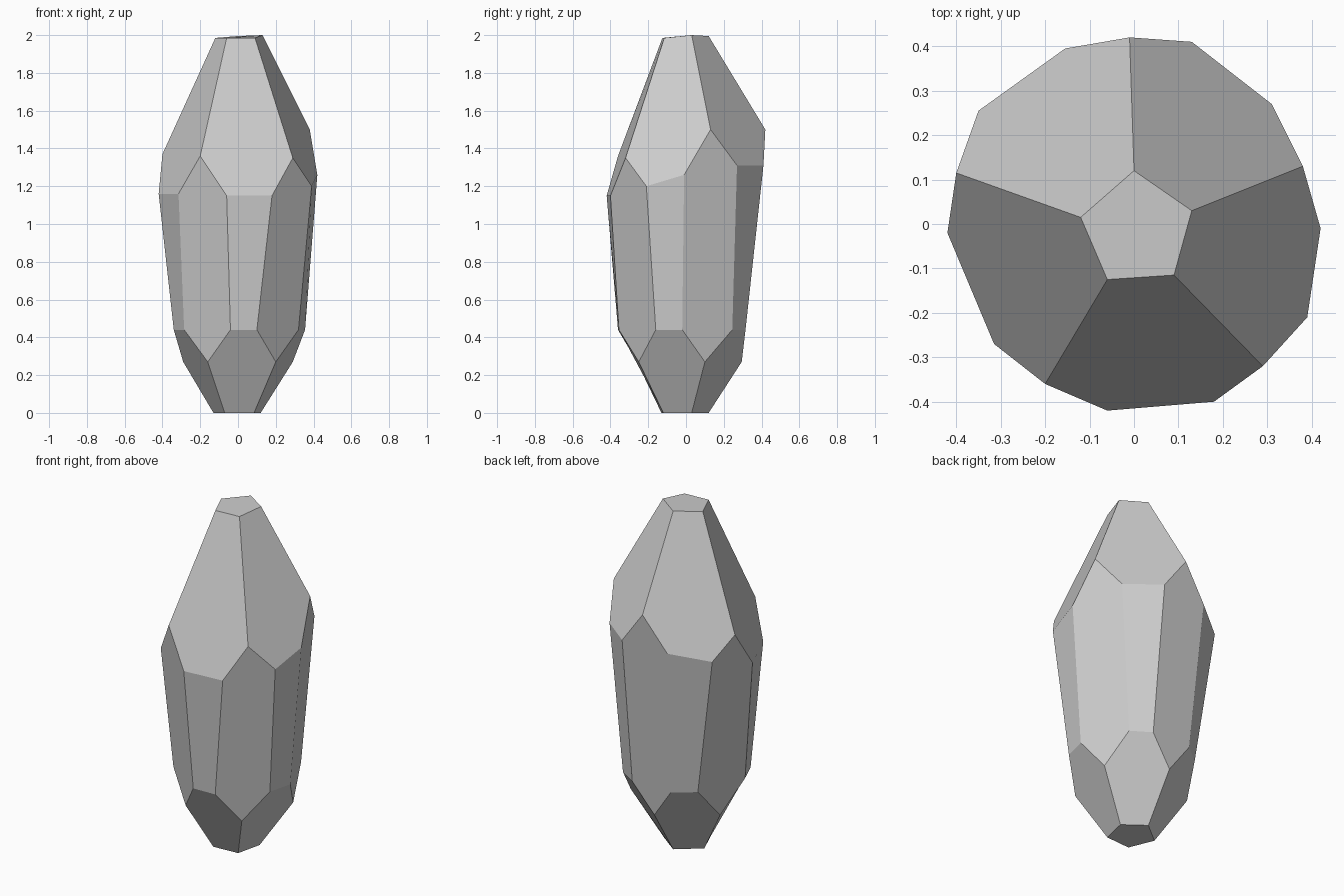
import bpy
import bmesh

if "Cube" in bpy.data.objects:
    bpy.data.objects.remove(bpy.data.objects["Cube"])

# Five-sided crystal: each ring is listed counter-clockwise, starting at the front right ridge
TIP = [(0.09, -0.115, 1.985), (0.13, 0.03, 2.0), (0.0, 0.12, 1.995), (-0.12, 0.015, 1.985), (-0.06, -0.125, 1.985)]
RIDGE = [(0.29, -0.32, 1.35), (0.38, 0.13, 1.5), (-0.01, 0.42, 1.5), (-0.40, 0.115, 1.37), (-0.20, -0.36, 1.36)]
# Two shoulder corners per sector, each pair joined to the pair of heel corners below it
SHOULDER = [(0.39, -0.21, 1.2), (0.42, -0.01, 1.26), (0.31, 0.27, 1.31), (0.13, 0.41, 1.31), (-0.155, 0.395, 1.3),
            (-0.35, 0.255, 1.25), (-0.42, -0.02, 1.16), (-0.315, -0.27, 1.16), (-0.06, -0.42, 1.15), (0.18, -0.40, 1.15)]
HEEL = [(0.32, -0.16), (0.355, -0.02), (0.24, 0.245), (0.13, 0.315), (-0.12, 0.315),
        (-0.235, 0.225), (-0.34, -0.065), (-0.285, -0.195), (-0.04, -0.36), (0.10, -0.355)]
KEEL = [(0.20, -0.25), (0.29, 0.10), (0.0, 0.295), (-0.29, 0.095), (-0.16, -0.26)]
BASE = [(0.085, -0.12), (0.12, 0.03), (0.0, 0.12), (-0.13, 0.015), (-0.07, -0.13)]

bm = bmesh.new()


def ring(points, z=None):
    return [bm.verts.new(p if z is None else (*p, z)) for p in points]


tip, ridge, shoulder = ring(TIP), ring(RIDGE), ring(SHOULDER)
heel, keel, base = ring(HEEL, 0.44), ring(KEEL, 0.27), ring(BASE, 0.0)

# Flat caps
bm.faces.new(tip)
bm.faces.new(base[::-1])

for i in range(5):
    n, a, b = (i + 1) % 5, 2 * i, 2 * i + 1
    # Upper sloping facet
    bm.faces.new([tip[i], ridge[i], shoulder[a], shoulder[b], ridge[n], tip[n]])
    # Narrow side facet
    bm.faces.new([shoulder[a], heel[a], heel[b], shoulder[b]])
    # Wide side facet below the ridge
    bm.faces.new([ridge[i], shoulder[a - 1], heel[a - 1], keel[i], heel[a], shoulder[a]])
    # Lower sloping facet
    bm.faces.new([heel[a], keel[i], base[i], base[n], keel[n], heel[b]])

bmesh.ops.recalc_face_normals(bm, faces=bm.faces)
mesh = bpy.data.meshes.new("crystal")
bm.to_mesh(mesh)
bm.free()

# Plain grey stone
stone = bpy.data.materials.new("grey stone")
stone.diffuse_color = (0.61, 0.61, 0.61, 1)
stone.use_nodes = True
stone.node_tree.nodes["Principled BSDF"].inputs["Base Color"].default_value = stone.diffuse_color
mesh.materials.append(stone)
crystal = bpy.data.objects.new("crystal", mesh)
bpy.context.collection.objects.link(crystal)
